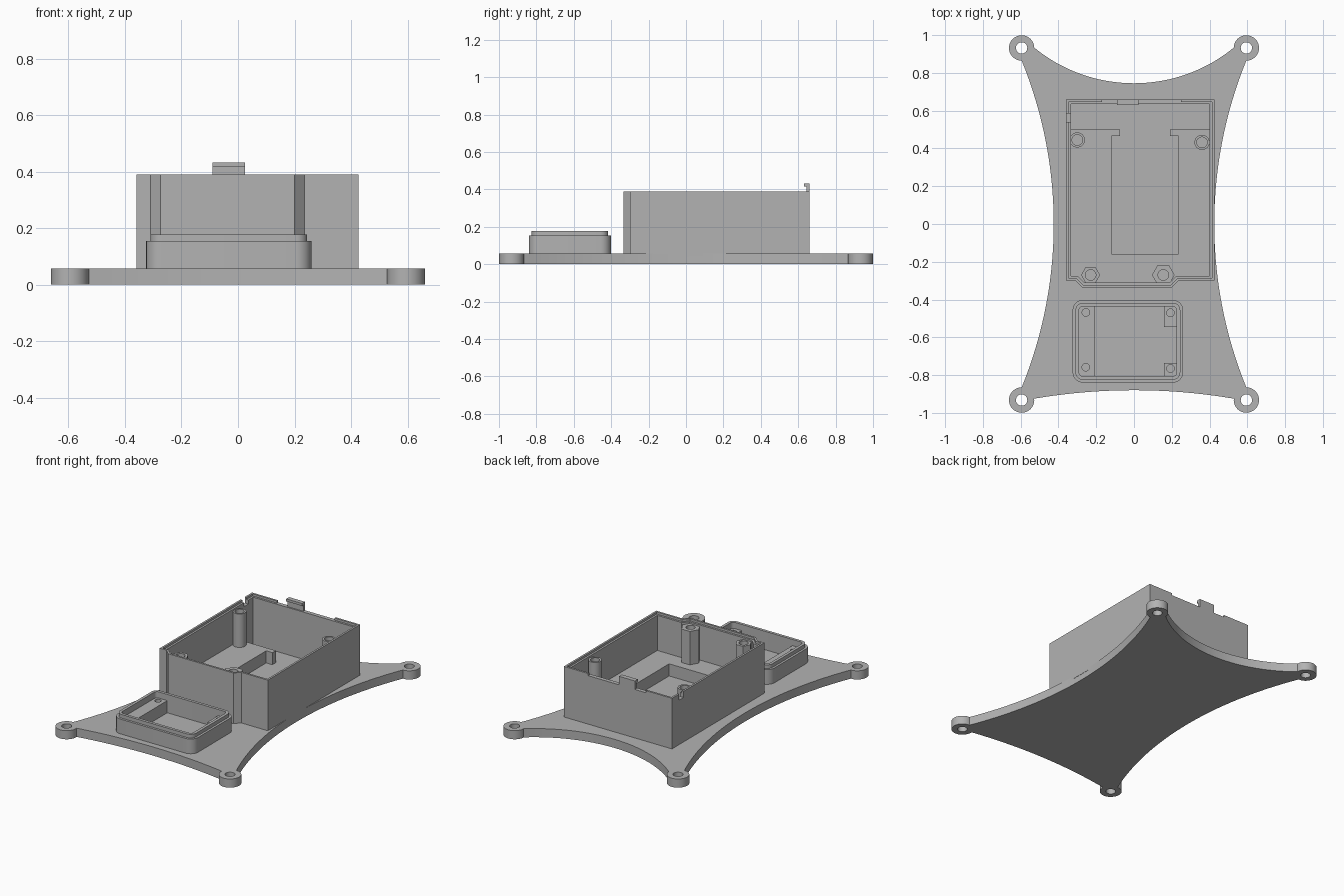
import bpy, bmesh, math
from mathutils import Vector

if "Cube" in bpy.data.objects:
    bpy.data.objects.remove(bpy.data.objects["Cube"])

grey = bpy.data.materials.new("plain grey")
grey.use_nodes = True
COLOR = (0.45, 0.45, 0.45, 1)
grey.diffuse_color = COLOR
grey.node_tree.nodes["Principled BSDF"].inputs["Base Color"].default_value = COLOR


def prism(name, loops, z0, z1):
    """Extrude a flat outline (further loops are holes) from z0 to z1."""
    curve = bpy.data.curves.new(name, "CURVE")
    curve.dimensions = "2D"
    curve.fill_mode = "BOTH"
    curve.extrude = (z1 - z0) / 2
    for loop in loops:
        spline = curve.splines.new("POLY")
        spline.points.add(len(loop) - 1)
        for point, co in zip(spline.points, loop):
            point.co = (co[0], co[1], 0, 1)
        spline.use_cyclic_u = True
    obj = bpy.data.objects.new(name, curve)
    bpy.context.collection.objects.link(obj)
    obj.location.z = (z0 + z1) / 2
    bpy.ops.object.select_all(action="DESELECT")
    obj.select_set(True)
    bpy.context.view_layer.objects.active = obj
    bpy.ops.object.convert(target="MESH")
    obj = bpy.context.object
    obj.name = name
    bm = bmesh.new()
    bm.from_mesh(obj.data)
    bmesh.ops.remove_doubles(bm, verts=bm.verts, dist=1e-5)
    bmesh.ops.recalc_face_normals(bm, faces=bm.faces)
    bm.to_mesh(obj.data)
    bm.free()
    obj.data.materials.clear()
    obj.data.materials.append(grey)
    bpy.ops.object.shade_smooth_by_angle(angle=math.radians(30))
    return obj


def rect(x0, x1, y0, y1):
    return [(x0, y0), (x1, y0), (x1, y1), (x0, y1)]


def circle(x, y, r, n=32, turn=0.0):
    return [(x + r * math.cos(math.tau * i / n + turn),
             y + r * math.sin(math.tau * i / n + turn)) for i in range(n)]


def rounded(x0, x1, y0, y1, r, n=8):
    pts = []
    corners = [(x1 - r, y1 - r), (x0 + r, y1 - r), (x0 + r, y0 + r), (x1 - r, y0 + r)]
    for q, (cx, cy) in enumerate(corners):
        for i in range(n + 1):
            a = math.pi / 2 * (q + i / n)
            pts.append((cx + r * math.cos(a), cy + r * math.sin(a)))
    return pts


def offset(path, d, closed=True):
    """Move a counter-clockwise path inward by d."""
    pts, out = [Vector(p) for p in path], []
    n = len(pts)

    def normal(i):
        e = (pts[(i + 1) % n] - pts[i % n]).normalized()
        return Vector((-e.y, e.x))
    for i in range(n):
        a, b = normal(i - 1 + n), normal(i)
        if not closed and i == 0:
            a = b
        if not closed and i == n - 1:
            b = a
        out.append(tuple(pts[i] + (a + b) * d / (1 + a.dot(b))))
    return out


def strip(path, d):
    return path + offset(path, d, False)[::-1]


def arc(a, b, sag, n=32):
    """Circular arc bowing to the left of a->b by sag."""
    a, b = Vector(a), Vector(b)
    along = (b - a).normalized()
    side = Vector((-along.y, along.x))
    half = (b - a).length / 2
    r = (half * half + sag * sag) / (2 * sag)
    centre = (a + b) / 2 + side * (sag - r)
    t = math.asin(half / r)
    return [tuple(centre + r * (along * math.sin(k) + side * math.cos(k)))
            for k in (t * (2 * i / n - 1) for i in range(n + 1))]


# Base plate with concave sides and a mounting ring at each corner
BASE = 0.057
RX, RY = 0.595, 0.932
plate = (arc((-0.53, -0.925), (0.53, -0.925), 0.045)
         + arc((RX, -0.866), (RX, 0.866), RX - 0.425)
         + arc((0.53, 0.935), (-0.53, 0.935), 0.19)
         + arc((-RX, 0.866), (-RX, -0.866), RX - 0.425))
prism("base_plate", [plate], 0, BASE)
for sx, side in ((-1, "right"), (1, "left")):
    for sy, end in ((-1, "front"), (1, "back")):
        x, y = sx * RX, sy * RY
        prism(f"mount_ring_{end}_{side}",
              [circle(x, y, 0.067, 48), circle(x, y, 0.03)], 0, BASE)

# Main case: floor, walls, notched upper wall and thin rim lip
L, R, F, B = -0.36, 0.427, -0.30, 0.66
WALL, FLOOR, SHELF, TOP = 0.026, 0.065, 0.145, 0.39
front = [(L, F), (-0.31, F), (-0.275, -0.335), (0.2, -0.335), (0.235, F), (R, F)]
case = front + [(R, B), (L, B)]
inner = offset(case, WALL)
prism("case_floor", [case], 0.04, FLOOR)
prism("case_walls", [case, inner], 0.04, 0.35)
notch_a, notch_b = (L, 0.585), (L, 0.54)
prism("case_upper_wall",
      [strip([notch_b] + front + [(R, B), (L, B), notch_a], WALL)], 0.35, 0.376)
around = [(0.25, B), (R, B), (R, F)] + front[-2::-1] + [notch_b]
prism("case_lip_long", [strip(around[::-1], 0.013)], 0.376, TOP)
prism("case_lip_corner", [strip([(-0.17, B), (L, B), notch_a], 0.013)], 0.376, TOP)

# Raised inner floor around the battery channel
step = 0.5
channel = [(inner[5][0], step), (0.19, step), (0.19, 0.465), (0.235, 0.465),
           (0.235, -0.16), (-0.12, -0.16), (-0.12, 0.465), (-0.075, 0.465),
           (-0.075, step), (inner[0][0], step)]
prism("raised_inner_floor", [inner[:6] + channel], FLOOR, SHELF)

# Screw posts
for name, x, y, r, n in (("back_right", -0.30, 0.445, 0.04, 32),
                         ("back_left", 0.36, 0.432, 0.04, 32),
                         ("front_right", -0.23, -0.27, 0.05, 6),
                         ("front_left", 0.155, -0.27, 0.06, 6)):
    prism(f"screw_post_{name}", [circle(x, y, r, n), circle(x, y, 0.028)], SHELF, 0.365)

# Snap hook on the back wall
prism("snap_stem", [rect(-0.09, 0.025, 0.643, B)], 0.37, 0.416)
prism("snap_hook", [rect(-0.09, 0.025, 0.63, B)], 0.416, 0.432)

# Front tray with rounded corners and an inset lip
tray = (-0.325, 0.26, -0.84, -0.402)


def tray_loop(d):
    x0, x1, y0, y1 = tray
    return rounded(x0 + d, x1 - d, y0 + d, y1 - d, 0.055 - d)


prism("tray_walls", [tray_loop(0), tray_loop(0.034)], BASE, 0.154)
prism("tray_lip", [tray_loop(0.015), tray_loop(0.034)], 0.154, 0.178)

# Tray shelf and corner blocks with screw holes
LEDGE = 0.137
prism("tray_shelf", [rect(-0.295, -0.21, -0.808, -0.434),
                     circle(-0.255, -0.468, 0.02), circle(-0.255, -0.758, 0.02)],
      BASE, LEDGE)
prism("tray_block_back", [rect(0.16, 0.228, -0.545, -0.434),
                          circle(0.193, -0.47, 0.02)], BASE, LEDGE)
prism("tray_block_front", [rect(0.16, 0.228, -0.808, -0.735),
                           circle(0.193, -0.765, 0.02)], BASE, LEDGE)
